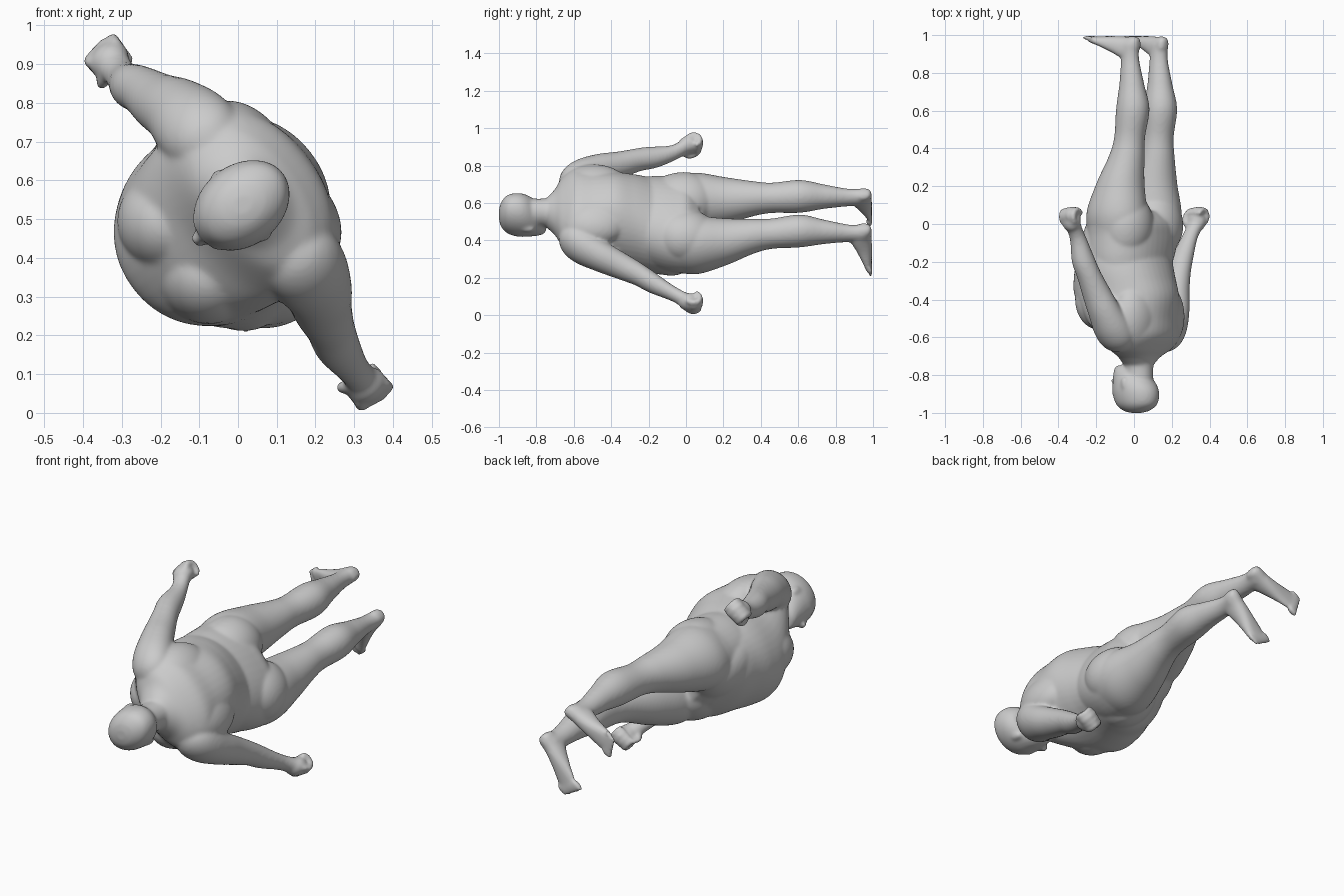
import bpy, bmesh, math
from mathutils import Vector

# Body frame: u = sideways, y = head(-) to feet(+), f = towards the chest
ORIGIN = Vector((0, 0, 0.49))
ROLL = math.atan2(0.785, 0.62)
U = Vector((math.cos(ROLL), 0, -math.sin(ROLL)))
Y = Vector((0, 1, 0))
F = Vector((-math.sin(ROLL), 0, -math.cos(ROLL)))
AX_U, AX_Y, AX_F = Vector((1, 0, 0)), Vector((0, 1, 0)), Vector((0, 0, 1))
bm = bmesh.new()


def place(p):
    """Body frame to world; the upper body leans slightly sideways."""
    k = min(max((-0.03 - p[1]) / 0.25, 0), 1)
    lean = -0.03 * k * k * (3 - 2 * k)
    return ORIGIN + U * (p[0] + lean) + Y * p[1] + F * p[2]


def resample(rows, steps=8):
    """Catmull-Rom through the section table."""
    out = []
    for i in range(len(rows) - 1):
        p0, p1 = rows[max(i - 1, 0)], rows[i]
        p2, p3 = rows[i + 1], rows[min(i + 2, len(rows) - 1)]
        for k in range(steps):
            t = k / steps
            out.append([0.5 * (2 * b + (c - a) * t + (2 * a - 5 * b + 4 * c - d) * t * t
                        + (3 * b - a - 3 * c + d) * t ** 3)
                        for a, b, c, d in zip(p0, p1, p2, p3)])
    return out + [list(rows[-1])]


def loft(rows, s=1, axis=None, ref=AX_F, n=2.0, count=48):
    """Sections (u, y, f, half width, half depth) skinned into a closed tube."""
    rows = resample(rows)
    pts = [Vector(r[:3]) for r in rows]
    rings = []
    for i, r in enumerate(rows):
        t = axis or (pts[min(i + 1, len(pts) - 1)] - pts[max(i - 1, 0)]).normalized()
        side = t.cross(ref).normalized()
        up = side.cross(t)
        ring = []
        for k in range(count):
            an = 2 * math.pi * k / count
            c, d = math.cos(an), math.sin(an)
            c = math.copysign(abs(c) ** (2 / n), c)
            d = math.copysign(abs(d) ** (2 / n), d)
            p = pts[i] + side * (c * r[3]) + up * (d * r[4])
            ring.append(bm.verts.new(place((p.x * s, p.y, p.z))))
        rings.append(ring)
    for a, b in zip(rings, rings[1:]):
        for k in range(count):
            j = (k + 1) % count
            bm.faces.new((a[k], a[j], b[j], b[k]))
    bm.faces.new(rings[0])
    bm.faces.new(rings[-1])


def ball(c, r, s=1):
    new = bmesh.ops.create_uvsphere(bm, u_segments=40, v_segments=24, radius=1)["verts"]
    for v in new:
        v.co = place((s * (c[0] + v.co.x * r[0]), c[1] + v.co.y * r[1], c[2] + v.co.z * r[2]))


# Torso with heavy belly
loft([(0, -0.74, -0.055, 0.085, 0.08), (0, -0.70, -0.06, 0.135, 0.1),
      (0, -0.66, -0.065, 0.21, 0.13), (0, -0.59, -0.06, 0.26, 0.18),
      (0, -0.50, -0.015, 0.26, 0.235), (0, -0.38, 0.025, 0.25, 0.285),
      (0, -0.28, 0.04, 0.255, 0.27), (0, -0.19, 0.045, 0.26, 0.24),
      (0, -0.10, 0.05, 0.26, 0.21), (0, 0.0, 0.05, 0.23, 0.15)], axis=AX_Y, n=2.1)

# Pelvis
loft([(0, -0.26, 0.01, 0.235, 0.19), (0, -0.16, 0.01, 0.265, 0.2), (0, -0.06, 0.01, 0.28, 0.2),
      (0, 0.01, 0.005, 0.28, 0.185), (0, 0.07, 0.0, 0.22, 0.13)], axis=AX_Y, n=2.2)

# Neck and head
loft([(0, -0.62, -0.07, 0.13, 0.1), (0, -0.69, -0.06, 0.092, 0.086),
      (0, -0.76, -0.055, 0.074, 0.08), (0, -0.85, -0.05, 0.078, 0.085)], axis=AX_Y)
loft([(0, -1.0, -0.04, 0.025, 0.03), (0, -0.988, -0.04, 0.06, 0.075),
      (0, -0.955, -0.042, 0.091, 0.118), (0, -0.9, -0.037, 0.104, 0.134),
      (0, -0.85, -0.028, 0.102, 0.125), (0, -0.8, -0.005, 0.088, 0.1),
      (0, -0.765, 0.018, 0.068, 0.072), (0, -0.748, 0.028, 0.045, 0.05)], axis=AX_Y)
# Nose, brow, lips and chin
loft([(0, -0.885, 0.085, 0.011, 0.012), (0, -0.85, 0.1, 0.014, 0.018),
      (0, -0.825, 0.104, 0.022, 0.02), (0, -0.812, 0.09, 0.012, 0.012)], axis=AX_Y)
ball((0, -0.892, 0.078), (0.06, 0.013, 0.022))
ball((0, -0.793, 0.083), (0.03, 0.011, 0.014))
ball((0, -0.765, 0.07), (0.03, 0.018, 0.023))

for s in (-1, 1):
    # Ear
    ball((0.1, -0.845, -0.035), (0.012, 0.034, 0.02), s)
    # Chest, lower belly, shoulder blade and buttock masses
    ball((0.085, -0.4, 0.145), (0.13, 0.16, 0.125), s)
    ball((0.09, -0.1, 0.085), (0.17, 0.19, 0.14), s)
    ball((0.105, -0.49, -0.12), (0.15, 0.19, 0.11), s)
    ball((0.125, -0.01, -0.05), (0.15, 0.18, 0.14), s)

    # Arm
    loft([(0.13, -0.63, -0.07, 0.05, 0.06), (0.19, -0.6, -0.07, 0.085, 0.1),
          (0.24, -0.545, -0.065, 0.092, 0.105), (0.295, -0.46, -0.055, 0.08, 0.09),
          (0.34, -0.36, -0.035, 0.07, 0.077),
          (0.388, -0.26, -0.02, 0.06, 0.064), (0.427, -0.18, -0.005, 0.056, 0.059),
          (0.472, -0.085, 0.0, 0.041, 0.045), (0.502, -0.035, 0.0, 0.037, 0.042),
          (0.535, 0.01, 0.0, 0.04, 0.05)], s)
    # Fist: palm, curled fingers, thumb
    ball((0.535, 0.015, 0.0), (0.045, 0.056, 0.054), s)
    for i in range(4):
        f = -0.04 + 0.027 * i
        drop = 0.005 * abs(i - 1)
        loft([(0.557, 0.005, f, 0.014, 0.014), (0.576 - drop, 0.045 - drop, f, 0.017, 0.017),
              (0.557, 0.075 - drop, f, 0.016, 0.016), (0.522, 0.077 - drop, f, 0.015, 0.015),
              (0.5, 0.05, f, 0.013, 0.013)], s, count=16)
    loft([(0.51, -0.02, 0.03, 0.018, 0.018), (0.5, 0.015, 0.052, 0.016, 0.016),
          (0.505, 0.055, 0.05, 0.012, 0.012)], s, ref=AX_U, count=16)

    # Leg
    loft([(0.135, -0.1, 0.0, 0.13, 0.16), (0.147, 0.05, 0.0, 0.147, 0.17),
          (0.14, 0.21, -0.018, 0.123, 0.132), (0.128, 0.36, -0.052, 0.092, 0.096),
          (0.122, 0.46, -0.067, 0.08, 0.083), (0.118, 0.61, -0.085, 0.086, 0.09),
          (0.12, 0.74, -0.08, 0.063, 0.068), (0.122, 0.87, -0.07, 0.044, 0.051),
          (0.125, 0.95, -0.072, 0.042, 0.05)], s, axis=AX_Y)
    # Foot
    loft([(0.12, 0.955, -0.125, 0.018, 0.025), (0.12, 0.948, -0.105, 0.037, 0.044),
          (0.13, 0.932, -0.05, 0.042, 0.06), (0.148, 0.95, 0.02, 0.046, 0.045),
          (0.17, 0.968, 0.09, 0.054, 0.026), (0.182, 0.977, 0.135, 0.055, 0.017)],
         s, axis=AX_F, ref=AX_Y, n=2.3)
    # Toes
    for i in range(5):
        u, r = 0.142 + 0.022 * i, 0.018 - 0.0017 * i
        ball((u, 0.998 - r, 0.17 - 0.009 * i), (r * 0.85, r, 0.036), s)

# Fuse all masses into one smooth skin
bmesh.ops.recalc_face_normals(bm, faces=bm.faces)
mesh = bpy.data.meshes.new("human_body")
bm.to_mesh(mesh)
bm.free()
body = bpy.data.objects.new("human_body", mesh)
bpy.context.collection.objects.link(body)
bpy.context.view_layer.objects.active = body
body.select_set(True)
skin = body.modifiers.new("skin", 'REMESH')
skin.mode = 'VOXEL'
skin.voxel_size = 0.008
skin.use_smooth_shade = True
relax = body.modifiers.new("relax", 'SMOOTH')
relax.factor = 0.5
relax.iterations = 12
for m in ("skin", "relax"):
    bpy.ops.object.modifier_apply(modifier=m)
